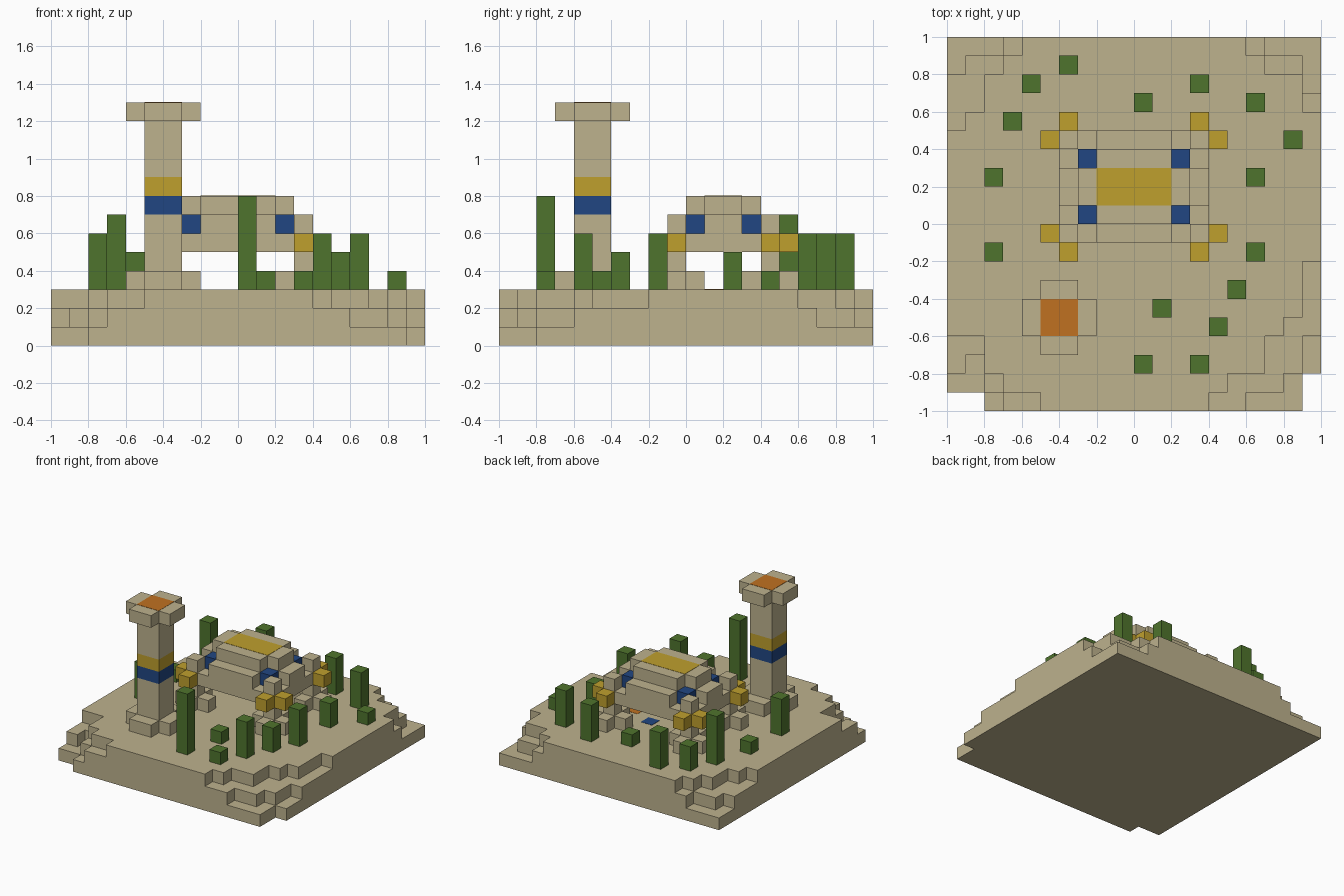
import bpy
import bmesh

U = 0.1  # size of one block

cube = bpy.data.objects.get("Cube")
if cube:
    bpy.data.objects.remove(cube, do_unlink=True)


def material(name, r, g, b):
    m = bpy.data.materials.new(name)
    m.use_nodes = True
    m.diffuse_color = (r, g, b, 1)
    m.node_tree.nodes["Principled BSDF"].inputs["Base Color"].default_value = (r, g, b, 1)
    return m


SAND = material("sandstone", .51, .445, .27)
GOLD = material("gold", .52, .35, .027)
BLUE = material("deep blue", .015, .061, .223)
GREEN = material("plant green", .078, .174, .026)
ORANGE = material("fire orange", .527, .165, .015)


def prism(name, turns, z0, z1, mat):
    """Right-angled outline (x, y, x, y ... where each turn changes one axis), raised z0 to z1."""
    n = len(turns)
    bm = bmesh.new()
    verts = []
    for i in range(n):
        a, b = turns[i], turns[(i + 1) % n]
        x, y = (a, b) if i % 2 == 0 else (b, a)
        verts.append(bm.verts.new((x * U, y * U, z0 * U)))
    face = bm.faces.new(verts)
    top = bmesh.ops.extrude_face_region(bm, geom=[face])["geom"]
    bmesh.ops.translate(bm, vec=(0, 0, (z1 - z0) * U),
                        verts=[v for v in top if isinstance(v, bmesh.types.BMVert)])
    bmesh.ops.recalc_face_normals(bm, faces=bm.faces)
    mesh = bpy.data.meshes.new(name)
    bm.to_mesh(mesh)
    bm.free()
    mesh.materials.append(mat)
    ob = bpy.data.objects.new(name, mesh)
    bpy.context.collection.objects.link(ob)
    return ob


def box(name, x, y, w, d, z0, z1, mat):
    return prism(name, [x, y, x + w, y + d], z0, z1, mat)


def plus(name, cx, cy, ix, iy, ox, oy, z0, z1, mat):
    """Cross-shaped slab: half-widths of the core (ix, iy) and of the arms (ox, oy)."""
    return prism(name, [cx - ox, cy - iy, cx - ix, cy - oy, cx + ix, cy - iy,
                        cx + ox, cy + iy, cx + ix, cy + oy, cx - ix, cy + iy], z0, z1, mat)


# Stepped ground with worn corners
terraces = [
    [-10, -9, -8, -10, 9, -8, 10, 10],
    [-10, -8, -9, -7, -8, -9, -7, -10, 6, -9, 8, -8, 9, -6, 10, 7, 9, 9, 7, 10, -7, 9, -9, 8],
    [-10, -6, -8, -8, -7, -9, -5, -10, 4, -9, 5, -8, 7, -6, 8, -5, 9, -2, 10, 6,
     9, 8, 7, 9, 6, 10, -6, 9, -7, 8, -8, 6, -9, 5],
]
for level, outline in enumerate(terraces):
    prism(f"ground_terrace_{level}", outline, level, level + 1, SAND)

# Tower: foot, shaft with two bands, cap and fire plate
plus("tower_foot", -4, -5, 1, 1, 2, 2, 3, 4, SAND)
for name, z0, z1, mat in (("shaft_low", 4, 7, SAND), ("blue_band", 7, 8, BLUE),
                          ("gold_band", 8, 9, GOLD), ("shaft_high", 9, 12, SAND)):
    box("tower_" + name, -5, -6, 2, 2, z0, z1, mat)
plus("tower_cap", -4, -5, 1, 1, 2, 2, 12, 13, SAND)
box("tower_fire", -5, -6, 2, 2, 13, 13.02, ORANGE)

# Temple roof in three steps
prism("temple_slab", [-4, -1, 4, 5], 5, 6, SAND)
plus("temple_middle", 0, 2, 2, 1, 4, 3, 6, 7, SAND)
plus("temple_top", 0, 2, 2, 1, 3, 2, 7, 8, SAND)
box("temple_gold_plate", -2, 1, 4, 2, 8, 8.02, GOLD)

# Corner pillars with feet, gold brackets and blue blocks
for sx in (-1, 1):
    for sy in (-1, 1):
        cx, cy = 3.5 * sx, 2 + 2.5 * sy
        tag = ("left" if sx > 0 else "right") + ("_back" if sy > 0 else "_front")
        plus("pillar_foot_" + tag, cx, cy, .5, .5, 1.5, 1.5, 3, 4, SAND)
        box("pillar_" + tag, cx - .5, cy - .5, 1, 1, 4, 7, SAND)
        box("side_bracket_" + tag, cx + sx - .5, cy - .5, 1, 1, 5, 6, GOLD)
        box("end_bracket_" + tag, cx - .5, cy + sy - .5, 1, 1, 5, 6, GOLD)
        box("blue_block_" + tag, cx - sx - .5, cy - sy - .5, 1, 1, 6, 7, BLUE)

# Floor inlays under the roof
box("floor_inlay_blue", 1, 2, 1, 1, 3, 3.02, BLUE)
box("floor_inlay_orange", 3, 1, 1, 1, 3, 3.02, ORANGE)

# Plants: x, y, top
plants = [(-4, 8, 6), (-6, 7, 5), (-7, 5, 7), (-8, 2, 4), (-8, -2, 6), (0, 6, 4),
          (3, 7, 6), (6, 6, 6), (8, 4, 4), (6, 2, 5), (6, -2, 6), (5, -4, 5),
          (1, -5, 4), (4, -6, 6), (0, -8, 8), (3, -8, 4)]
for i, (x, y, top) in enumerate(plants):
    box(f"plant_{i}", x, y, 1, 1, 3, top, GREEN)
